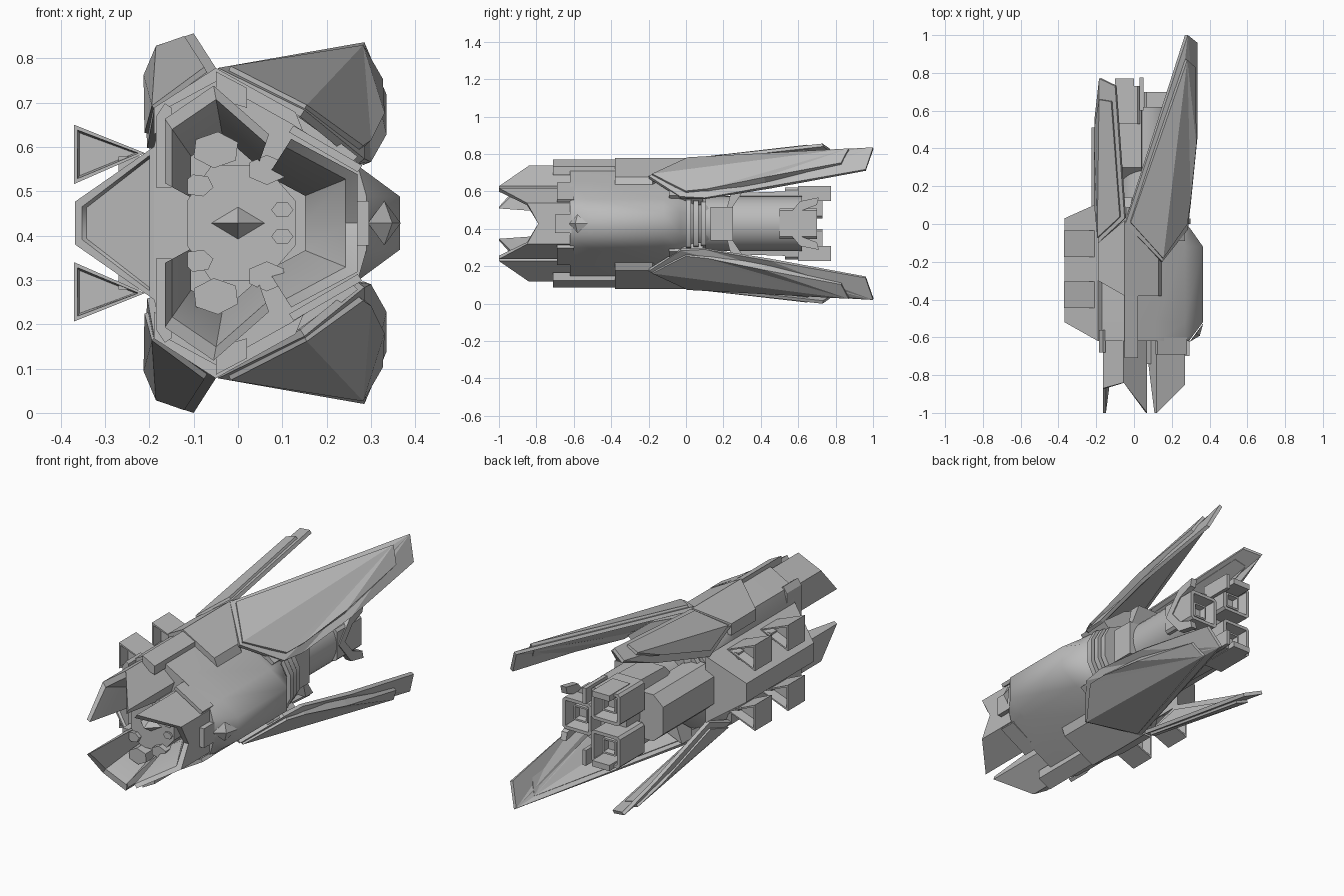
import bpy, bmesh, math

if "Cube" in bpy.data.objects:
    bpy.data.objects.remove(bpy.data.objects["Cube"])

MID = 0.428  # height of the symmetry plane; parts are modelled around it

grey = bpy.data.materials.new("hull grey")
grey.use_nodes = True
grey.diffuse_color = (0.5, 0.5, 0.5, 1)
grey.node_tree.nodes["Principled BSDF"].inputs["Base Color"].default_value = (0.5, 0.5, 0.5, 1)


def finish(name, bm, mirror=False, angle=30, sheet=0, offset=-1):
    """Make the object; sheets stay flat shaded and get a thickness."""
    if not sheet:
        bmesh.ops.recalc_face_normals(bm, faces=bm.faces)
    me = bpy.data.meshes.new(name)
    bm.to_mesh(me)
    bm.free()
    me.materials.append(grey)
    ob = bpy.data.objects.new(name, me)
    ob.location.z = MID
    bpy.context.collection.objects.link(ob)
    if sheet:
        mod = ob.modifiers.new("thickness", 'SOLIDIFY')
        mod.thickness, mod.offset = sheet, offset
    else:
        bpy.ops.object.select_all(action='DESELECT')
        bpy.context.view_layer.objects.active = ob
        ob.select_set(True)
        bpy.ops.object.shade_smooth_by_angle(angle=math.radians(angle))
    if mirror:
        mod = ob.modifiers.new("mirror", 'MIRROR')
        mod.use_axis = (False, False, True)
        mod.use_mirror_merge = False
    return ob


def loft(name, rings, **kw):
    """Skin equal-length rings and cap both ends."""
    bm = bmesh.new()
    vs = [[bm.verts.new(p) for p in r] for r in rings]
    n = len(vs[0])
    for a, b in zip(vs, vs[1:]):
        for i in range(n):
            bm.faces.new((a[i], a[(i + 1) % n], b[(i + 1) % n], b[i]))
    bm.faces.new(vs[0])
    bm.faces.new(vs[-1])
    return finish(name, bm, **kw)


def prism(name, pts, y0, y1, **kw):
    return loft(name, [[(x, y, z) for x, z in pts] for y in (y0, y1)], **kw)


def box(name, x0, x1, y0, y1, z0, z1, **kw):
    return prism(name, [(x0, z0), (x1, z0), (x1, z1), (x0, z1)], y0, y1, **kw)


def both(half):
    """Complete an upper outline with its lower reflection."""
    return half + [(x, -z) for x, z in reversed(half)]


def recessed(name, pts, y0, y1, rim, depth, ends=(-1, 1), **kw):
    """Prism with a framed hollow sunk into its front and/or back end."""
    ob = prism(name, pts, y0, y1, **kw)
    bm = bmesh.new()
    bm.from_mesh(ob.data)
    for f in [f for f in bm.faces if abs(f.normal.y) > 0.9 and round(f.normal.y) in ends]:
        s = f.normal.y
        bmesh.ops.inset_region(bm, faces=[f], thickness=rim)
        bmesh.ops.inset_region(bm, faces=[f], thickness=rim * 0.5)
        for v in f.verts:
            v.co.y -= s * depth
    for f in bm.faces:
        f.smooth = False
    bm.to_mesh(ob.data)
    bm.free()


# Main hull: bulges on the +x side, tapers to the tail
def hull_ring(y, reach, k):
    half = [(-.19, .17), (-.17, .255), (-.05, .32), (.12, .225), (.27, .13), (reach, .06)]
    return [(.05 + (x - .05) * k, y, z * k) for x, z in both(half)]


loft("hull", [hull_ring(-.62, .29, 1), hull_ring(-.52, .365, 1), hull_ring(-.12, .365, 1),
              hull_ring(-.03, .31, .97), hull_ring(.06, .29, .75), hull_ring(.14, .27, .6)], angle=45)

# Armour over the hull
loft("saddle_plate", [[(-.19, y1, .26), (-.05, y2, .35), (.13, y3, .25), (.15, y3, .2), (-.05, y2, .28), (-.19, y1, .2)]
                      for y1, y2, y3 in ((-.3, -.38, -.38), (-.1, .02, -.18))], mirror=True)
prism("fin_root", [(-.04, .33), (.14, .252), (.27, .15), (.22, .1), (0, .22)], -.09, .09, mirror=True)
prism("ridge_strip", [(-.05, .342), (.02, .305), (.02, .26), (-.05, .28)], -.71, -.36, mirror=True)
prism("side_rail", [(-.185, .24), (-.165, .27), (-.15, .26), (-.15, .08), (-.185, .08)], -.68, -.56, mirror=True)
prism("flank_rail", [(.115, .205), (.125, .22), (.28, .13), (.27, .115)], -.69, -.6, mirror=True)


# Jaws: open troughs that flare forward from the nose
def jaw(name, path, k, **kw):
    rings = []
    for x, z, y in path:
        rings.append([(x, -.58, z), (x, y, z), (x * .9, y, z * .9), (x * k, -.67, z * k), (x * k, -.58, z * k)])
    loft(name, rings, **kw)


jaw("upper_jaw", [(-.165, .09, -1), (-.165, .235, -.87), (-.055, .31, -.84), (.07, .2, -1)], .64, mirror=True)
jaw("side_jaw", [(.12, .19, -1), (.27, .11, -.85), (.27, 0, -.79), (.27, -.11, -.85), (.12, -.19, -1)], .56)
box("jaw_clamp", .27, .295, -.7, -.6, -.05, .05)

# Mouth machinery
prism("mouth_core", both([(-.115, .05), (-.06, .13), (.06, .13), (.13, .05)]), -.71, -.55)
blocks = [(-.05, .165, .055, 25), (.065, .12, .045, -30), (-.09, .085, .035, 50), (.1, .03, .025, 0)]
for i, (x, z, r, turn) in enumerate(blocks):
    t = math.radians(turn)
    pts = [(x + r * math.cos(t + a * math.tau / 6), z + r * .75 * math.sin(t + a * math.tau / 6)) for a in range(6)]
    prism("mouth_block", pts, -.75 + .01 * i, -.6, mirror=True)


def diamond(name, corners, tip):
    bm = bmesh.new()
    c = [bm.verts.new(p) for p in corners]
    t = bm.verts.new(tip)
    for i in range(4):
        bm.faces.new((c[i], c[(i + 1) % 4], t))
    bm.faces.new(c)
    finish(name, bm, angle=5)


diamond("mouth_spike", [(-.06, -.71, 0), (0, -.71, .036), (.06, -.71, 0), (0, -.71, -.036)], (0, -.77, 0))
diamond("flank_stud", [(.293, -.625, 0), (.33, -.58, .05), (.367, -.525, 0), (.33, -.58, -.05)], (.348, -.592, 0))

# Keel on the -x side, with paired triangular pods
keel = loft("keel", [[(x, y0, z), (x, y1, z), (x, y1, -z), (x, y0, -z)]
                     for x, y0, y1, z in ((-.368, -.52, .03, .048), (-.19, -.62, .11, .172))])
bm = bmesh.new()
bm.from_mesh(keel.data)
front = [f for f in bm.faces if f.normal.y < -.6]
bmesh.ops.inset_region(bm, faces=front, thickness=.022)
bmesh.ops.inset_region(bm, faces=front, thickness=.005, depth=-.012)
bm.to_mesh(keel.data)
bm.free()
for y in (-.105, -.375):
    recessed("pod", [(-.37, .222), (-.21, .158), (-.37, .088)], y - .07, y + .07, .015, .055, mirror=True)
    box("pod_mount", -.27, -.22, y - .06, y + .06, .09, .15, mirror=True)


# Swept fins: thin folded sheets, each with a raised panel
def fin(name, pts, faces, sheet, offset):
    bm = bmesh.new()
    vs = [bm.verts.new(p) for p in pts]
    for f in faces:
        bm.faces.new([vs[i] for i in f])
    bm.normal_update()
    finish(name, bm, mirror=True, sheet=sheet, offset=offset)


fold = [(0, 1, 2), (2, 1, 6), (2, 6, 5), (2, 5, 4), (2, 4, 3)]
fin("large_fin", [(-.045, 0, .35), (.15, -.2, .255), (.285, 1, .408), (.335, .96, .29),
                  (.335, .45, .2), (.3, .1, .138), (.285, -.03, .145)], fold, .018, -1)
fin("large_fin_panel", [(-.02, .01, .345), (.15, -.18, .258), (.275, .87, .395), (.318, .83, .32),
                        (.325, .42, .24), (.293, .12, .18), (.275, 0, .168)], fold, .034, -.4)
fold = [(0, 1, 2, 5), (5, 2, 3, 4)]
fin("small_fin", [(-.05, .03, .35), (-.1, .73, .428), (-.185, .77, .4),
                  (-.21, .55, .31), (-.205, .1, .17), (-.19, -.1, .25)], fold, .018, -1)
fin("small_fin_panel", [(-.07, .04, .34), (-.115, .65, .41), (-.178, .66, .388),
                        (-.2, .5, .33), (-.198, .1, .2), (-.185, -.07, .255)], fold, .034, -.2)

# Tail collar rings and core
for y, k in ((.0, 1), (.04, .96), (.08, .92)):
    pts = both([(-.2, .08), (-.12, .17), (.16, .17), (.265, .125), (.3, .06)])
    prism("collar_ring", [(.04 + (px - .04) * k, pz * k) for px, pz in pts], y, y + .028)
ring = [math.tau * i / 32 for i in range(32)]
prism("tail_core", [(.06 + .155 * math.cos(a), .147 * math.sin(a)) for a in ring], .1, .62)
box("core_bracket", .12, .235, .13, .25, -.09, .09)
loft("core_clasp", [[(x, .22, .09), (x, .25, .09), (x, .3, .165), (x, .24, .165)] for x in (.08, .22)], mirror=True)
prism("keel_tail", both([(-.226, .07), (-.17, .12), (-.08, .12)]), .08, .51)
loft("core_fairing", [[(-.12, y, .06), (.05, y, .06), (.04, y, z), (-.09, y, z)]
                      for y, z in ((.24, .1), (.3, .165), (.62, .175))], mirror=True)


# Three square engine nozzles
def square(x, z, r):
    c = r * .85
    return [(x - r, z - c), (x - c, z - r), (x + c, z - r), (x + r, z - c),
            (x + r, z + c), (x + c, z + r), (x - c, z + r), (x - r, z + c)]


for x, z, end, twin in ((-.05, .11, .73, True), (.135, 0, .7, False)):
    recessed("nozzle", square(x, z, .082), end - .2, end, .018, .07, ends=(1,), mirror=twin)
    recessed("nozzle_throat", square(x, z, .04), end - .09, end - .03, .01, .03, ends=(1,), mirror=twin)
loft("nozzle_chevron", [[(x, .51, 0), (x, .61, .12), (x, .71, .14), (x, .7, .1), (x, .62, .07), (x, .56, 0)]
                        for x in (.19, .222)], mirror=True)
box("nozzle_guard", .03, .05, .6, .775, .12, .2, mirror=True)
box("nozzle_cap", -.1, .0, .6, .77, .165, .195, mirror=True)
